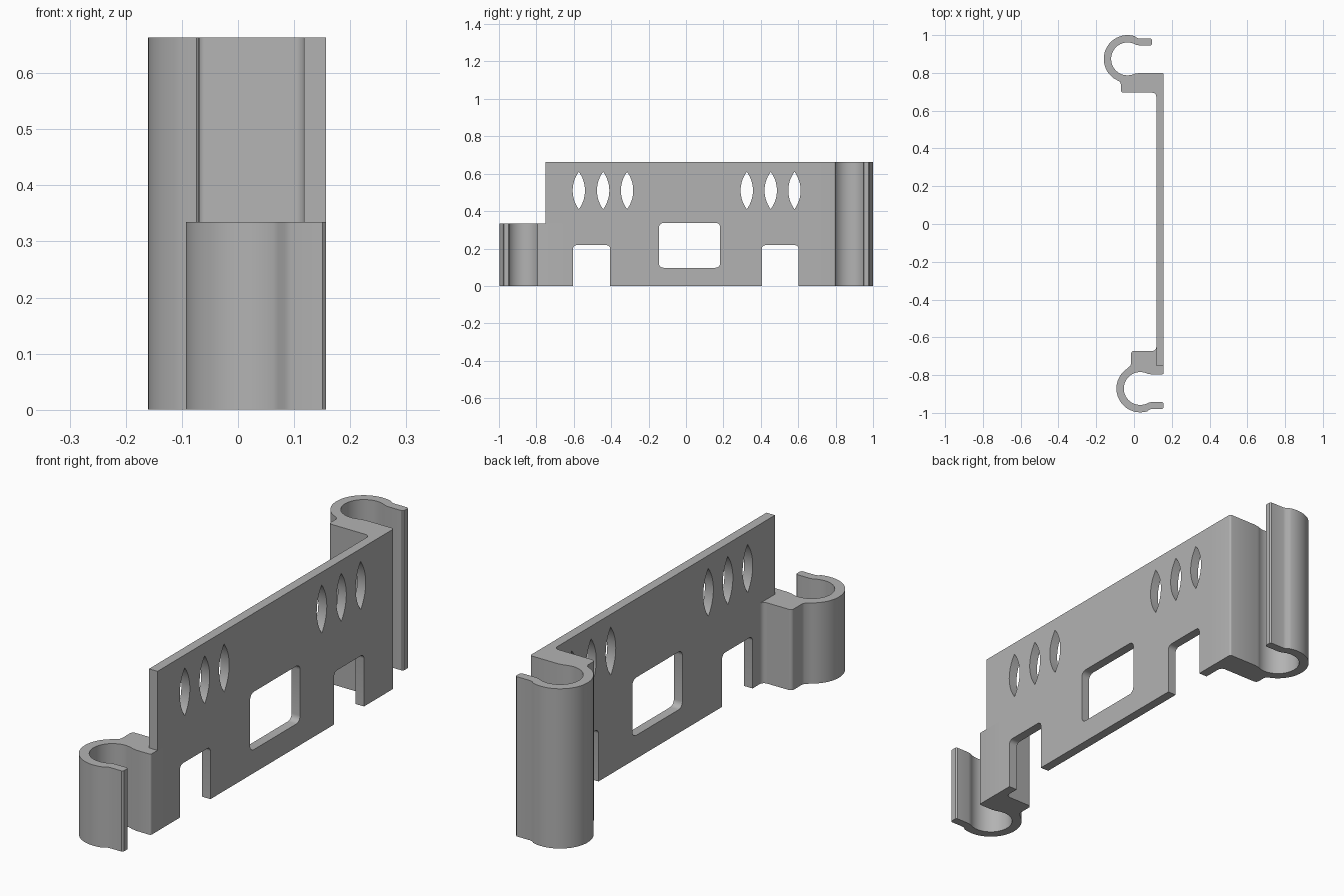
import bpy, bmesh, math
from mathutils import Matrix

if "Cube" in bpy.data.objects:
    bpy.data.objects.remove(bpy.data.objects["Cube"])

X0, X1 = 0.118, 0.157          # inner and outer face of the wall plate
H, H_LOW = 0.663, 0.335        # tall and short heights

grey = bpy.data.materials.new("light_grey")
grey.diffuse_color = (0.45, 0.45, 0.45, 1)
grey.use_nodes = True
grey.node_tree.nodes["Principled BSDF"].inputs["Base Color"].default_value = grey.diffuse_color


def arc(cx, cy, r, a0, a1, n):
    """Points on a circle, angles in degrees."""
    return [(cx + r * math.cos(math.radians(a0 + (a1 - a0) * i / n)),
             cy + r * math.sin(math.radians(a0 + (a1 - a0) * i / n)))
            for i in range(n + 1)]


def extrude(name, loops, depth, matrix):
    """Fill outline (with holes), extrude from 0 to depth, then place."""
    cu = bpy.data.curves.new(name + "_outline", 'CURVE')
    cu.dimensions = '2D'
    cu.fill_mode = 'BOTH'
    cu.extrude = depth / 2
    for pts in loops:
        sp = cu.splines.new('POLY')
        sp.points.add(len(pts) - 1)
        for p, (a, b) in zip(sp.points, pts):
            p.co = (a, b, 0, 1)
        sp.use_cyclic_u = True
    tmp = bpy.data.objects.new(name + "_outline", cu)
    bpy.context.collection.objects.link(tmp)
    bpy.context.view_layer.update()
    me = bpy.data.meshes.new_from_object(
        tmp.evaluated_get(bpy.context.evaluated_depsgraph_get()))
    bpy.data.objects.remove(tmp)
    bm = bmesh.new()
    bm.from_mesh(me)
    bmesh.ops.remove_doubles(bm, verts=bm.verts, dist=1e-5)
    bmesh.ops.transform(bm, verts=bm.verts,
                        matrix=matrix @ Matrix.Translation((0, 0, depth / 2)))
    bmesh.ops.recalc_face_normals(bm, faces=bm.faces)
    bm.to_mesh(me)
    bm.free()
    me.materials.clear()
    me.materials.append(grey)
    ob = bpy.data.objects.new(name, me)
    bpy.context.collection.objects.link(ob)
    bpy.ops.object.select_all(action='DESELECT')
    ob.select_set(True)
    bpy.context.view_layer.objects.active = ob
    bpy.ops.object.shade_smooth_by_angle(angle=math.radians(30))


def clip(name, cx, cy, s, block_left, block_v, lip, height):
    """C-shaped clip with its mounting block; s mirrors it in y."""
    p0, p1 = X0 - cx, X1 - cx
    pts = [(lip, 0.078), (lip, 0.102), (lip - 0.006, 0.108), (0.062, 0.108), (0.05, 0.111)]
    pts += arc(0, 0, 0.126, 72, 236, 36)                       # outer ring
    pts += [(block_left - 0.004, -0.121), (block_left, -0.132)]
    pts += arc(block_left + 0.014, block_v + 0.014, 0.014, 180, 270, 5)
    pts += arc(p0 - 0.02, block_v - 0.02, 0.02, 90, 0, 5)      # inner fillet
    pts += [(p1, block_v - 0.02)]
    pts += arc(p1 - 0.008, -0.083, 0.008, 0, 90, 4)
    pts += [(0.058, -0.075), (0.045, -0.078)]
    pts += arc(0, 0, 0.087, -64, -296, 44)                     # inner ring
    pts += [(0.045, 0.075), (0.058, 0.072), (lip - 0.006, 0.072)]
    extrude(name, [[(cx + u, cy + s * v) for u, v in pts]], height, Matrix())


BACK_Y, FRONT_Y = 0.874, -0.871
clip("back_clip", -0.034, BACK_Y, 1, -0.036, -0.179, 0.130, H)
clip("front_clip", 0.033, FRONT_Y, -1, -0.048, -0.199, 0.124, H_LOW)


def slot(y0, y1, top, r=0.02):
    """Open slot in the lower edge, rounded at the top."""
    return ([(y0, 0)] + arc(y0 + r, top - r, r, 180, 90, 5)
            + arc(y1 - r, top - r, r, 90, 0, 5) + [(y1, 0)])


def window(y0, y1, z0, z1, r=0.025):
    return (arc(y1 - r, z1 - r, r, 0, 90, 5) + arc(y0 + r, z1 - r, r, 90, 180, 5)
            + arc(y0 + r, z0 + r, r, 180, 270, 5) + arc(y1 - r, z0 + r, r, 270, 360, 5))


def lens(y, z=0.51, h=0.1, w=0.033):
    """Pointed vent made of two arcs."""
    r = (h * h + w * w) / (2 * w)
    a = math.degrees(math.asin(h / r))
    return (arc(y + w - r, z, r, -a, a, 14)[:-1]
            + arc(y - w + r, z, r, 180 - a, 180 + a, 14)[:-1])


# Wall plate with slots, window and vents, stepped at the front clip
y_back, y_front = BACK_Y - 0.199, FRONT_Y + 0.219
outline = ([(y_front, 0)] + slot(-0.605, -0.405, 0.218) + slot(0.405, 0.602, 0.218)
           + [(y_back, 0), (y_back, H), (-0.752, H), (-0.752, H_LOW), (y_front, H_LOW)])
vents = [lens(y) for y in (-0.573, -0.443, -0.315, 0.325, 0.453, 0.58)]
to_wall = Matrix(((0, 0, 1, X0), (1, 0, 0, 0), (0, 1, 0, 0), (0, 0, 0, 1)))
extrude("wall_plate", [outline, window(-0.145, 0.183, 0.097, 0.337)] + vents, X1 - X0, to_wall)
